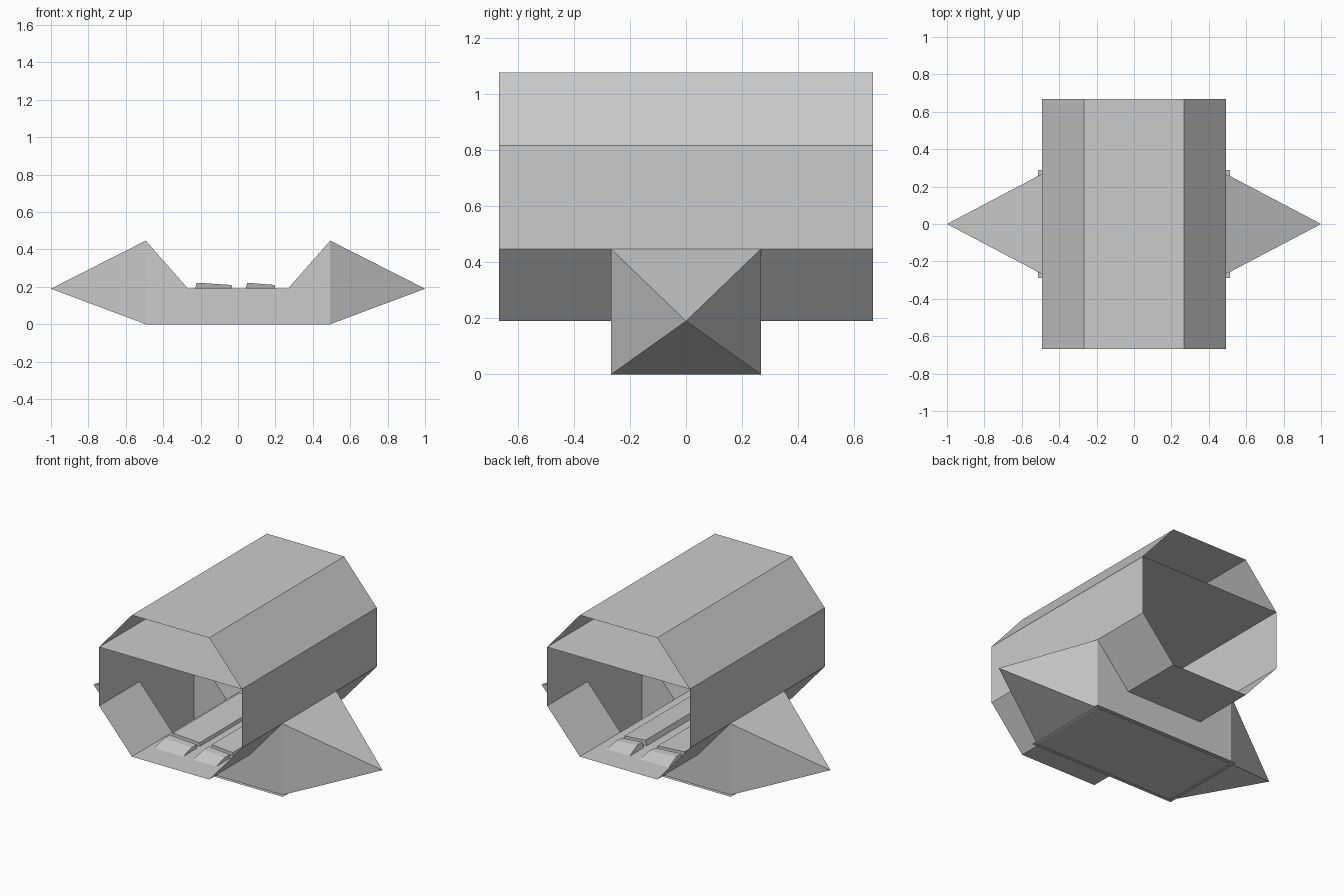
import bpy, bmesh

old = bpy.data.objects.get("Cube")
if old:
    bpy.data.objects.remove(old, do_unlink=True)

grey = bpy.data.materials.new("light_grey")
grey.use_nodes = True
grey.diffuse_color = (0.6, 0.6, 0.6, 1)
grey.node_tree.nodes["Principled BSDF"].inputs["Base Color"].default_value = grey.diffuse_color

# Main dimensions
L = 0.667            # half length of the tube
W, F = 0.493, 0.267  # half width of the tube and of its floor
Z_FLOOR, Z_LOW, Z_HIGH, Z_TOP = 0.19, 0.447, 0.815, 1.075
B = 0.267            # half depth of the hull


def build(name, polygons, outward=False):
    """Make one flat-shaded object from a list of polygons."""
    bm = bmesh.new()
    for poly in polygons:
        bm.faces.new([bm.verts.new(p) for p in poly])
    bmesh.ops.remove_doubles(bm, verts=bm.verts, dist=0.0005)
    if outward:
        bmesh.ops.recalc_face_normals(bm, faces=bm.faces)
    mesh = bpy.data.meshes.new(name)
    bm.to_mesh(mesh)
    bm.free()
    mesh.materials.append(grey)
    obj = bpy.data.objects.new(name, mesh)
    bpy.context.collection.objects.link(obj)
    return obj


def sheet(profile, y0, y1):
    """Polygons of an x-z profile swept along y."""
    return [[(a[0], y0, a[1]), (b[0], y0, b[1]), (b[0], y1, b[1]), (a[0], y1, a[1])]
            for a, b in zip(profile, profile[1:])]


# Tube shell: walls and roof in one strip, then the inner ceiling and the floor
build("tube_shell", sheet([(W, Z_LOW), (W, Z_HIGH), (F, Z_TOP),
                           (-F, Z_TOP), (-W, Z_HIGH), (-W, Z_LOW)], -L, L))
build("ceiling", sheet([(W, Z_HIGH), (-W, Z_HIGH)], -L, L))
build("floor", sheet([(-F, Z_FLOOR), (F, Z_FLOOR)], -L, L))

# Sloping lower sides, left open between the hull walls
for side, s in (("left", 1), ("right", -1)):
    for end, y0, y1 in (("front", -L, -B), ("back", B, L)):
        build(f"lower_slope_{end}_{side}",
              sheet([(s * F, Z_FLOOR), (s * W, Z_LOW)], y0, y1))

# Hull under the tube: front and back walls
for end, y in (("front", -B), ("back", B)):
    walls = [[(-F, y, 0), (F, y, 0), (F, y, Z_FLOOR), (-F, y, Z_FLOOR)]]
    for s in (1, -1):
        walls.append([(s * F, y, 0), (s * W, y, 0), (s * W, y, Z_LOW), (s * F, y, Z_FLOOR)])
    build(f"hull_wall_{end}", walls)
build("base_plate", sheet([(0.512, 0.002), (-0.512, 0.002)], -0.288, 0.288))

# Pointed side pods with their inner walls as bases
for side, s in (("left", 1), ("right", -1)):
    base = [(s * W, -B, 0), (s * W, B, 0), (s * W, B, Z_LOW), (s * W, -B, Z_LOW)]
    tip = (s, 0, Z_FLOOR)
    build(f"side_pod_{side}",
          [base] + [[base[i], base[(i + 1) % 4], tip] for i in range(4)], True)


def tread(name, x0, x1, y0, y1, ramp0=0.0, ramp1=0.0):
    """Low floor block with a gently tilted top and optional ramped ends."""
    h0, h1 = Z_FLOOR + 0.032, Z_FLOOR + 0.02
    low = [(x0, y0, Z_FLOOR), (x1, y0, Z_FLOOR), (x1, y1, Z_FLOOR), (x0, y1, Z_FLOOR)]
    top = [(x0 + 0.01, y0 + ramp0, h0), (x1 - 0.005, y0 + ramp0, h1),
           (x1 - 0.005, y1 - ramp1, h1), (x0 + 0.01, y1 - ramp1, h0)]
    sides = [[low[i], low[(i + 1) % 4], top[(i + 1) % 4], top[i]] for i in range(4)]
    build(name, [low, top] + sides, True)


# Two rows of low blocks along the floor, ramped at the tube ends
for row, x0, x1 in (("right", -0.23, -0.03), ("left", 0.04, 0.2)):
    tread(f"floor_ramp_front_{row}", x0, x1, -0.5, -0.36, ramp0=0.09)
    tread(f"floor_strip_{row}", x0, x1, -0.33, 0.33)
    tread(f"floor_ramp_back_{row}", x0, x1, 0.36, 0.5, ramp1=0.09)
